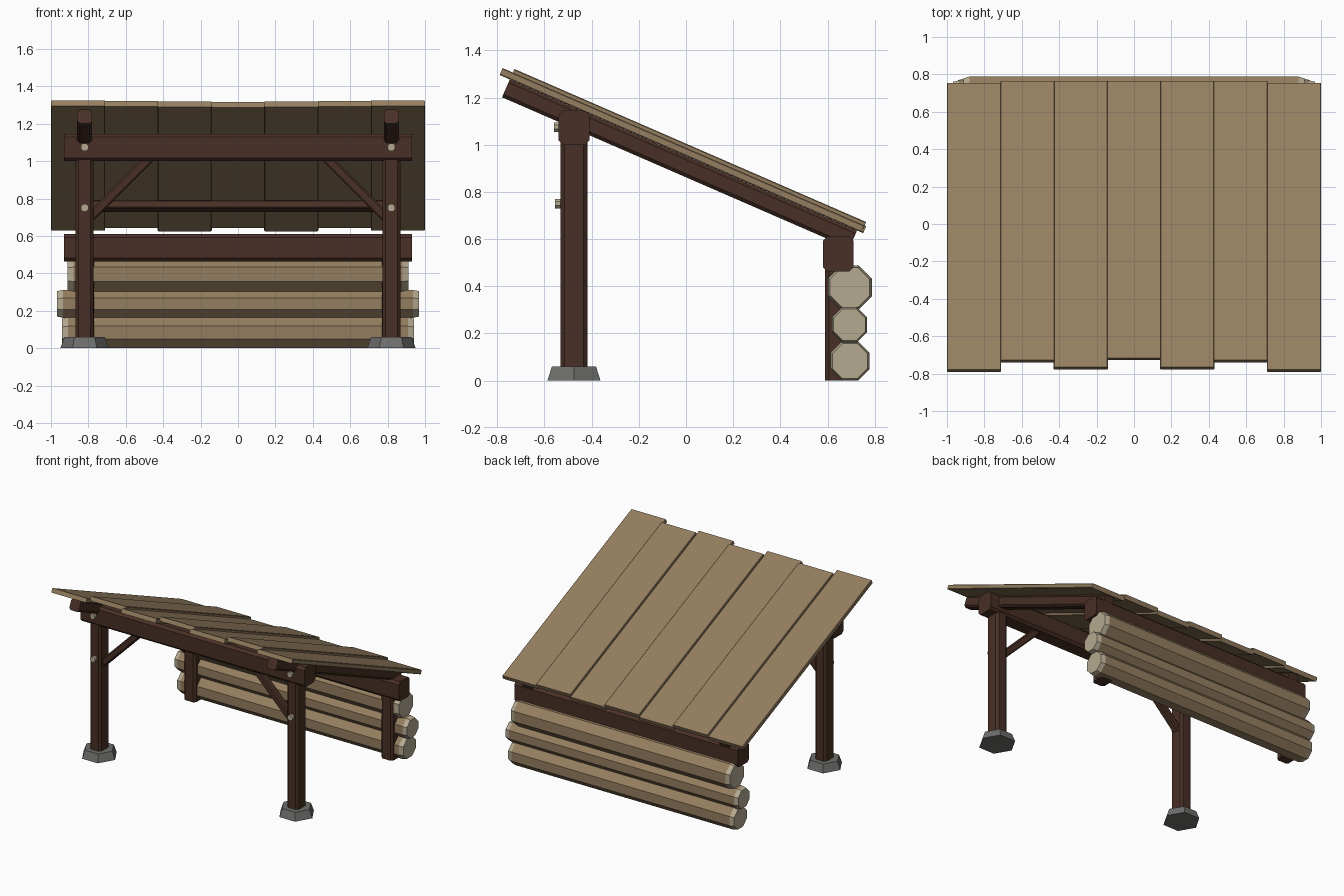
import bpy, bmesh, math
from mathutils import Matrix, Vector

if "Cube" in bpy.data.objects:
    bpy.data.objects.remove(bpy.data.objects["Cube"])

SLOPE = 0.435                      # roof drop per unit of depth
PITCH = math.atan(SLOPE)


def material(name, rgb):
    m = bpy.data.materials.new(name)
    m.diffuse_color = (*rgb, 1)
    m.use_nodes = True
    m.node_tree.nodes["Principled BSDF"].inputs["Base Color"].default_value = m.diffuse_color
    return m


TAN = material("tan wood", (0.30, 0.208, 0.115))
DARK = material("dark timber", (0.066, 0.029, 0.019))
PALE = material("pale cut wood", (0.46, 0.40, 0.285))
STONE = material("grey stone", (0.155, 0.155, 0.15))


def finish(name, bm, *mats):
    bmesh.ops.recalc_face_normals(bm, faces=bm.faces)
    me = bpy.data.meshes.new(name)
    bm.to_mesh(me)
    bm.free()
    for m in mats:
        me.materials.append(m)
    ob = bpy.data.objects.new(name, me)
    bpy.context.collection.objects.link(ob)
    return ob


def timber(name, centre, size, axis, mat, chamfer=0.014, rot=None):
    """Box whose edges along one axis are chamfered."""
    bm = bmesh.new()
    bmesh.ops.create_cube(bm, size=1)
    bmesh.ops.scale(bm, vec=size, verts=bm.verts)
    long_edges = [e for e in bm.edges
                  if abs((e.verts[0].co - e.verts[1].co)[axis]) > 1e-5]
    bmesh.ops.bevel(bm, geom=long_edges, offset=chamfer, segments=1,
                    affect='EDGES', profile=0.5)
    if rot:
        bmesh.ops.transform(bm, matrix=rot, verts=bm.verts)
    bmesh.ops.translate(bm, vec=centre, verts=bm.verts)
    return finish(name, bm, mat)


def sloped(name, x, width, thick, front_y, back_y, base, mat, chamfer):
    """Timber along the roof slope, its underside on z = base - SLOPE * y."""
    c, s = math.cos(PITCH), math.sin(PITCH)
    length = (back_y - thick * s - front_y) / c
    corner = Vector((x, front_y, base - SLOPE * front_y))
    centre = corner + Vector((0, c, -s)) * length / 2 + Vector((0, s, c)) * thick / 2
    return timber(name, centre, (width, length, thick), 1, mat, chamfer,
                  Matrix.Rotation(-PITCH, 4, 'X'))


def prism(name, centre, r1, r2, depth, sides, axis, mat, turn=0.0):
    bm = bmesh.new()
    bmesh.ops.create_cone(bm, cap_ends=True, segments=sides, radius1=r1,
                          radius2=r2, depth=depth,
                          matrix=Matrix.Rotation(turn, 4, 'Z'))
    if axis == 'Y':
        bmesh.ops.rotate(bm, matrix=Matrix.Rotation(math.pi / 2, 3, 'X'), verts=bm.verts)
    bmesh.ops.translate(bm, vec=centre, verts=bm.verts)
    return finish(name, bm, mat)


def log(name, y, z, apothem, half):
    """Eight-sided log along x with pale tapered cut ends."""
    r = apothem / math.cos(math.pi / 8)
    bm = bmesh.new()
    rings = []
    for x, k in ((-half, 0.9), (-half + 0.032, 1), (half - 0.032, 1), (half, 0.9)):
        rings.append([bm.verts.new((x, y + r * k * math.cos(a), z + r * k * math.sin(a)))
                      for a in (math.pi / 8 + i * math.pi / 4 for i in range(8))])
    for n, (a, b) in enumerate(zip(rings, rings[1:])):
        for i in range(8):
            f = bm.faces.new((a[i], a[(i + 1) % 8], b[(i + 1) % 8], b[i]))
            f.material_index = 0 if n == 1 else 1
    for ring in (rings[0], rings[-1]):
        bm.faces.new(ring).material_index = 1
    return finish(name, bm, TAN, PALE)


# Roof boards, alternately low and raised
fronts = (-0.79, -0.74, -0.777, -0.728, -0.777, -0.74, -0.79)
for i, fy in enumerate(fronts):
    raised = i % 2
    sloped(f"roof_board_{i + 1}", (i - 3) * 0.285, 0.29, 0.032, fy,
           0.764 if 0 < i < 6 else 0.755, 0.970 if raised else 0.952, TAN, 0.004)

# Beams across front and back, and the purlin between rafters
timber("front_beam", (0, -0.475, 1.073), (1.86, 0.13, 0.147), 0, DARK, 0.018)
timber("back_beam", (0, 0.646, 0.537), (1.86, 0.13, 0.147), 0, DARK, 0.018)
timber("purlin", (0, 0.37, 0.76), (1.6, 0.06, 0.045), 0, DARK, 0.005,
       Matrix.Rotation(-PITCH, 4, 'X'))

# Parts repeated on both sides
for side, s in (("left", -1), ("right", 1)):
    x = 0.82 * s
    sloped(f"{side}_rafter", x, 0.08, 0.082, -0.78, 0.725, 0.862, DARK, 0.014)
    timber(f"{side}_front_post", (x, -0.475, 0.53), (0.095, 0.113, 1.0), 2, DARK, 0.016)
    timber(f"{side}_back_post", (x, 0.645, 0.25), (0.1, 0.11, 0.5), 2, DARK, 0.016)
    prism(f"{side}_footing", (x, -0.475, 0.03), 0.13, 0.108, 0.06, 6, 'Z', STONE,
          math.pi / 2)
    timber(f"{side}_brace", (0.62 * s, -0.475, 0.87), (0.05, 0.055, 0.47), 2, DARK,
           0.008, Matrix.Rotation(-s * math.pi / 4, 4, 'Y'))
    prism(f"{side}_beam_peg", (x, -0.54, 1.075), 0.022, 0.022, 0.04, 8, 'Y', PALE,
          math.pi / 8)
    prism(f"{side}_post_peg", (x, -0.535, 0.75), 0.022, 0.022, 0.04, 8, 'Y', PALE,
          math.pi / 8)

# Low log wall at the back
log("bottom_log", 0.695, 0.083, 0.083, 0.94)
log("middle_log", 0.693, 0.237, 0.075, 0.967)
log("top_log", 0.695, 0.395, 0.093, 0.912)
